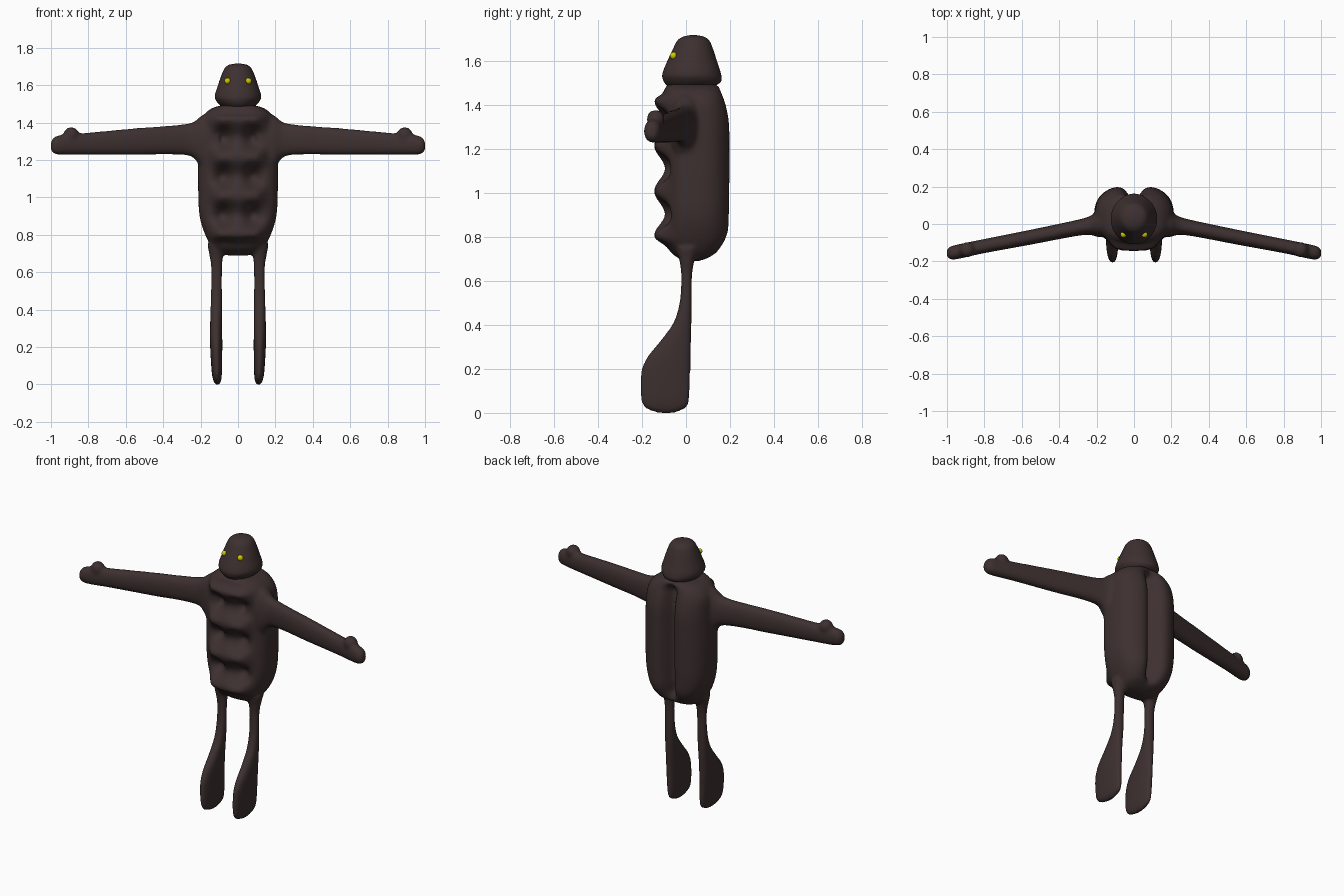
import bpy, bmesh, math
from mathutils import Vector

if "Cube" in bpy.data.objects:
    bpy.data.objects.remove(bpy.data.objects["Cube"])


def material(name, rgb):
    m = bpy.data.materials.new(name)
    m.diffuse_color = (*rgb, 1)
    m.use_nodes = True
    m.node_tree.nodes["Principled BSDF"].inputs["Base Color"].default_value = m.diffuse_color
    return m


brown = material("dark brown", (0.047, 0.030, 0.029))
yellow = material("eye yellow", (0.60, 0.58, 0.0))


def resample(rows, step):
    """Smoothly interpolate rows of numbers (first column is the position)."""
    out = []
    for i in range(len(rows) - 1):
        p0, p1, p2, p3 = (rows[max(i - 1, 0)], rows[i], rows[i + 1],
                          rows[min(i + 2, len(rows) - 1)])
        n = max(2, math.ceil(abs(p2[0] - p1[0]) / step))
        h = p2[0] - p1[0]
        for k in range(n):
            t = k / n
            row = [p1[0] + h * t]
            for a, b, c, d in list(zip(p0, p1, p2, p3))[1:]:
                m1 = (c - a) / (p2[0] - p0[0]) * h
                m2 = (d - b) / (p3[0] - p1[0]) * h
                row.append((2*t**3 - 3*t**2 + 1) * b + (t**3 - 2*t**2 + t) * m1
                           + (3*t**2 - 2*t**3) * c + (t**3 - t**2) * m2)
            out.append(row)
    return out + [list(rows[-1])]


def loft(bm, rings):
    """Skin closed rings of points and cap both ends."""
    loops = [[bm.verts.new(p) for p in ring] for ring in rings]
    n = len(loops[0])
    for a, b in zip(loops, loops[1:]):
        for i in range(n):
            bm.faces.new((a[i], a[(i + 1) % n], b[(i + 1) % n], b[i]))
    bm.faces.new(loops[0][::-1])
    bm.faces.new(loops[-1])


def oval(a, b, n, power=1.0):
    """Rounded cross-section with half sizes a and b."""
    pts = []
    for i in range(n):
        c, s = math.cos(math.tau * i / n), math.sin(math.tau * i / n)
        pts.append((a * math.copysign(abs(c) ** power, c),
                    b * math.copysign(abs(s) ** power, s)))
    return pts


def finish(bm, name, mat):
    bmesh.ops.recalc_face_normals(bm, faces=bm.faces)
    for f in bm.faces:
        f.smooth = True
    me = bpy.data.meshes.new(name)
    bm.to_mesh(me)
    bm.free()
    me.materials.append(mat)
    ob = bpy.data.objects.new(name, me)
    bpy.context.collection.objects.link(ob)
    return ob


def step01(a, b, v):
    t = min(max((v - a) / (b - a), 0), 1)
    return t * t * (3 - 2 * t)


body = bmesh.new()

# Torso: z, half width, front y, back y
torso = [(0.69, 0.05, -0.01, 0.06), (0.70, 0.10, -0.03, 0.09), (0.73, 0.135, -0.07, 0.15),
         (0.80, 0.175, -0.10, 0.20), (0.90, 0.205, -0.10, 0.208), (1.05, 0.213, -0.10, 0.210),
         (1.20, 0.213, -0.10, 0.210), (1.32, 0.21, -0.10, 0.208), (1.41, 0.20, -0.10, 0.19),
         (1.46, 0.165, -0.10, 0.17), (1.485, 0.12, -0.09, 0.15), (1.495, 0.07, -0.07, 0.12)]
rings = []
for z, w, f, b in resample(torso, 0.01):
    ring = []
    mid = min(0.03, (f + b) / 2 + 0.02)
    groove = step01(0.70, 0.80, z) * (1 - step01(1.42, 1.49, z))
    inside = step01(0.74, 0.80, z) * (1 - step01(1.42, 1.46, z))
    for x, s in oval(w, 1, 128, 0.85):
        if s >= 0:   # back lobes with a deep spine groove
            y = mid + (b - mid) * s ** 0.85
            y -= groove * 0.10 * math.exp(-(abs(x) / 0.04) ** 1.5)
        else:        # chest with two columns of three hollows
            y = mid + (f - mid) * abs(s) ** 0.85
            hollow = 0.5 - 0.5 * math.cos(math.tau * (z - 0.80) / 0.207)
            y += inside * 0.055 * hollow * math.exp(-((abs(x) - 0.08) / 0.045) ** 2)
            y -= inside * 0.045 * (1 - hollow) * (1 - step01(0.09, 0.17, abs(x)))
        ring.append((x, y, z))
    rings.append(ring)
loft(body, rings)

# Arms: x, centre y, half depth, bottom z, top z
arm = [(0.10, 0.01, 0.08, 1.12, 1.45), (0.19, 0.0, 0.07, 1.15, 1.44), (0.235, -0.008, 0.05, 1.21, 1.405),
       (0.30, -0.02, 0.043, 1.228, 1.39), (0.55, -0.07, 0.040, 1.228, 1.37),
       (0.82, -0.122, 0.038, 1.228, 1.345), (0.95, -0.150, 0.039, 1.228, 1.333),
       (0.985, -0.155, 0.034, 1.234, 1.322), (1.0, -0.157, 0.02, 1.25, 1.30)]
# Legs with deep flat feet: z, centre x, half width, front y, back y
leg = [(0.0, 0.11, 0.012, -0.13, -0.05), (0.02, 0.111, 0.021, -0.185, 0.0),
       (0.06, 0.113, 0.027, -0.206, 0.016), (0.18, 0.116, 0.032, -0.206, 0.021),
       (0.25, 0.117, 0.033, -0.18, 0.022), (0.33, 0.117, 0.032, -0.115, 0.024),
       (0.41, 0.116, 0.031, -0.058, 0.026), (0.50, 0.115, 0.030, -0.03, 0.027),
       (0.62, 0.114, 0.030, -0.022, 0.028), (0.69, 0.116, 0.037, -0.03, 0.038),
       (0.75, 0.115, 0.05, -0.045, 0.06)]
for side in (-1, 1):
    loft(body, [[(side * x, yc + u, (lo + hi) / 2 + v)
                 for u, v in oval(hy, (hi - lo) / 2, 32, 0.85)]
                for x, yc, hy, lo, hi in resample(arm, 0.02)])
    loft(body, [[(side * (xc + u), (f + b) / 2 + v, z)
                 for u, v in oval(hx, (b - f) / 2, 32, 0.9)]
                for z, xc, hx, f, b in resample(leg, 0.015)])
    # Thumb
    thumb = bmesh.ops.create_uvsphere(body, u_segments=20, v_segments=12, radius=0.042)
    for v in thumb["verts"]:
        v.co += Vector((side * 0.892, -0.138, 1.335))

ob = finish(body, "body", brown)
fuse = ob.modifiers.new("fuse", 'REMESH')
fuse.mode = 'VOXEL'
fuse.voxel_size = 0.010
fuse.use_smooth_shade = True
soften = ob.modifiers.new("soften", 'SMOOTH')
soften.factor = 0.5
soften.iterations = 8

# Head: z, half width, front y, back y
head = bmesh.new()
rows = [(1.455, 0.06, -0.06, 0.09), (1.485, 0.085, -0.085, 0.13), (1.502, 0.106, -0.10, 0.158),
        (1.535, 0.124, -0.108, 0.160), (1.60, 0.107, -0.084, 0.140), (1.66, 0.086, -0.056, 0.120),
        (1.695, 0.068, -0.036, 0.103), (1.71, 0.046, -0.010, 0.078), (1.716, 0.012, 0.02, 0.045)]
loft(head, [[(u, (f + b) / 2 + v, z) for u, v in oval(hx, (b - f) / 2, 48)]
            for z, hx, f, b in resample(rows, 0.01)])
finish(head, "head", brown)

# Eyes
for side, name in ((-1, "right_eye"), (1, "left_eye")):
    eye = bmesh.new()
    bmesh.ops.create_uvsphere(eye, u_segments=20, v_segments=12, radius=0.017)
    for v in eye.verts:
        v.co += Vector((side * 0.056, -0.056, 1.622))
    finish(eye, name, yellow)
